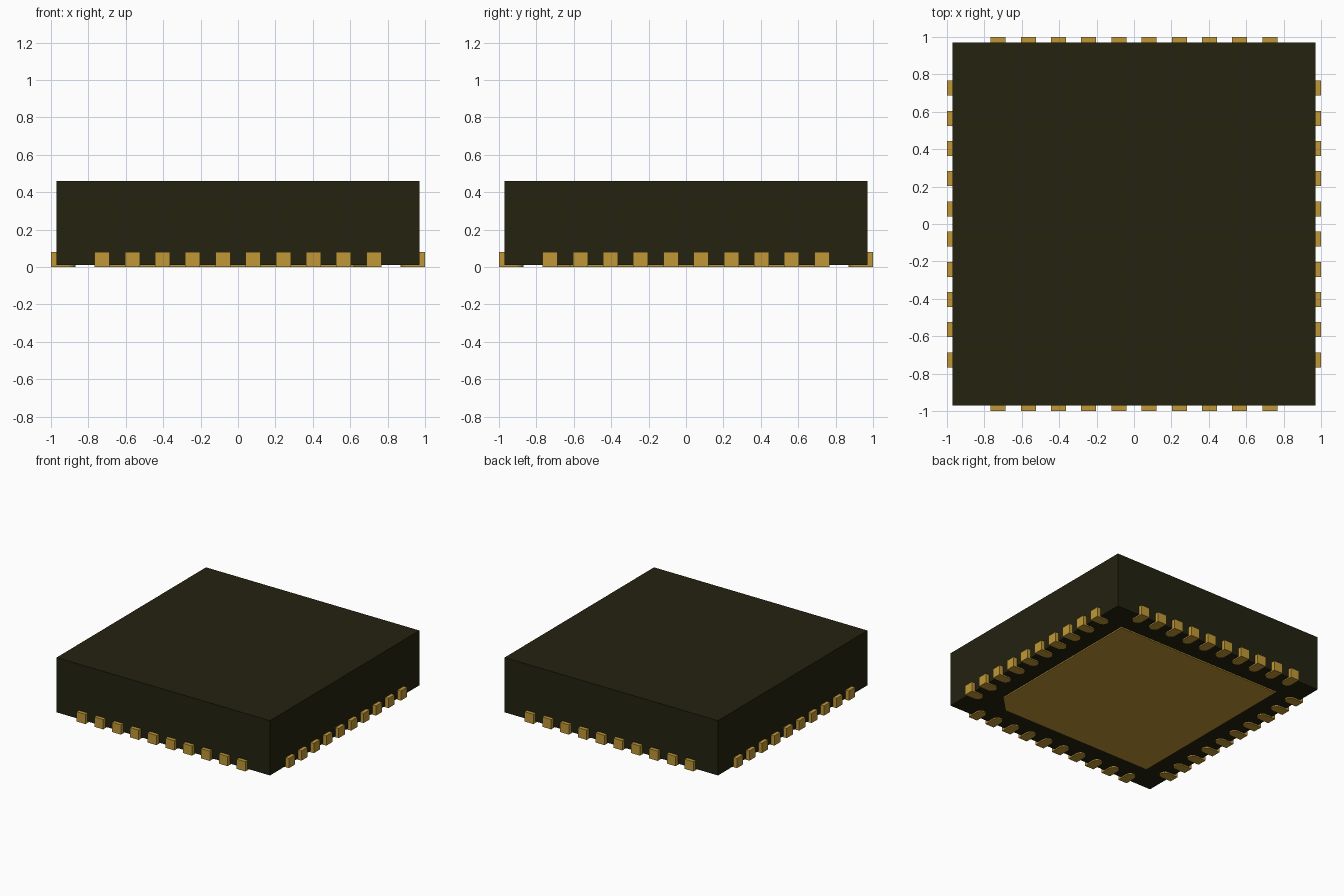
import bpy, bmesh
from math import sin, cos, pi
from mathutils import Matrix

cube = bpy.data.objects.get("Cube")
if cube:
    bpy.data.objects.remove(cube, do_unlink=True)

BODY_HALF = 0.97
BASE = 0.01          # standoff of the package above the board
PITCH = 0.1615
LEAD_HALF = 0.04
PAD_HALF = 0.75
CHAMFER = 0.13


def material(name, rgb):
    mat = bpy.data.materials.new(name)
    mat.use_nodes = True
    color = (*rgb, 1.0)
    mat.diffuse_color = color
    mat.node_tree.nodes["Principled BSDF"].inputs["Base Color"].default_value = color
    return mat


def prism(bm, outline, z0, z1):
    """Extrude a counter-clockwise outline from z0 to z1."""
    low = [bm.verts.new((x, y, z0)) for x, y in outline]
    high = [bm.verts.new((x, y, z1)) for x, y in outline]
    bm.faces.new(low[::-1])
    bm.faces.new(high)
    for i in range(len(low)):
        j = (i + 1) % len(low)
        bm.faces.new((low[i], low[j], high[j], high[i]))


def finish(bm, name, mat):
    bmesh.ops.recalc_face_normals(bm, faces=bm.faces)
    mesh = bpy.data.meshes.new(name)
    bm.to_mesh(mesh)
    bm.free()
    mesh.materials.append(mat)
    obj = bpy.data.objects.new(name, mesh)
    bpy.context.collection.objects.link(obj)
    return obj


def rectangle(x0, x1, y0, y1):
    return [(x0, y0), (x1, y0), (x1, y1), (x0, y1)]


black = material("black_resin", (0.017, 0.016, 0.005))
gold = material("gold_plating", (0.53, 0.315, 0.037))

# Package body
bm = bmesh.new()
prism(bm, rectangle(-BODY_HALF, BODY_HALF, -BODY_HALF, BODY_HALF), BASE, 0.46)
finish(bm, "package_body", black)

# Thermal pad with one cut corner marking the first lead
h = PAD_HALF
bm = bmesh.new()
prism(bm, [(-h, -h), (h - CHAMFER, -h), (h, -h + CHAMFER), (h, h), (-h, h)], 0, BASE)
finish(bm, "thermal_pad", gold)

# Rows of leads: a round-ended foot under the body and an upright tab outside
for side, name in enumerate(("front", "left", "back", "right")):
    bm = bmesh.new()
    for i in range(10):
        x = (i - 4.5) * PITCH
        arc = [(x + LEAD_HALF * cos(a * pi / 8), -0.91 + LEAD_HALF * sin(a * pi / 8))
               for a in range(9)]
        foot = [(x - LEAD_HALF, -1), (x + LEAD_HALF, -1)] + arc
        prism(bm, foot, 0, BASE)
        prism(bm, rectangle(x - LEAD_HALF, x + LEAD_HALF, -1, -0.96), BASE, 0.08)
    bmesh.ops.transform(bm, matrix=Matrix.Rotation(side * pi / 2, 4, "Z"), verts=bm.verts)
    finish(bm, name + "_leads", gold)
